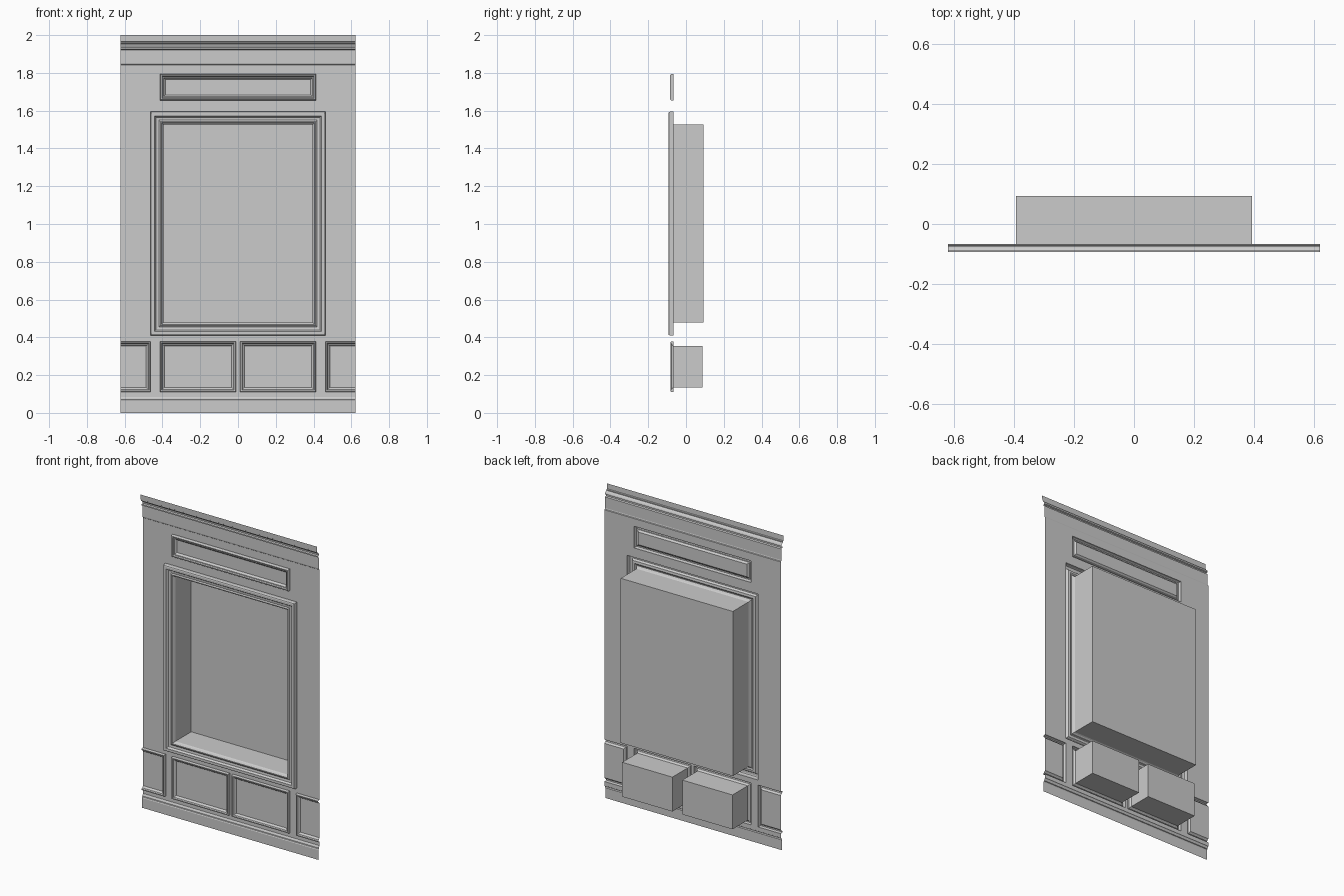
import bpy, bmesh

if "Cube" in bpy.data.objects:
    bpy.data.objects.remove(bpy.data.objects["Cube"])

W = -0.066      # wall plane
HX = 0.622      # half width
BACK = 0.093


def make(name, verts, faces):
    me = bpy.data.meshes.new(name)
    bm = bmesh.new()
    vs = [bm.verts.new(v) for v in verts]
    for f in faces:
        bm.faces.new([vs[i] for i in f])
    bmesh.ops.remove_doubles(bm, verts=bm.verts, dist=1e-5)
    bm.to_mesh(me)
    bm.free()
    ob = bpy.data.objects.new(name, me)
    bpy.context.collection.objects.link(ob)
    return ob


def panel(name, x0, x1, z0, z1, y=W):
    return make(name, [(x0, y, z0), (x1, y, z0), (x1, y, z1), (x0, y, z1)], [(0, 1, 2, 3)])


def strip(name, profile):
    # (y, z) profile, bottom to top, extruded across the full width
    verts = [(x, y, z) for y, z in profile for x in (-HX, HX)]
    return make(name, verts, [(2*i, 2*i+1, 2*i+3, 2*i+2) for i in range(len(profile) - 1)])


def frame(name, rect, profile, open_side=None):
    # mitred moulding, (inset, y) profile; open_side 1 = right, 3 = left is left uncut
    x0, x1, z0, z1 = rect
    verts, faces = [], []
    for d, y in profile:
        l, r = (0 if open_side == 3 else d), (0 if open_side == 1 else d)
        verts += [(x0+l, y, z0+d), (x1-r, y, z0+d), (x1-r, y, z1-d), (x0+l, y, z1-d)]
    for i in range(len(profile) - 1):
        for k in range(4):
            if k != open_side:
                a, b, n = 4*i + k, 4*i + (k+1) % 4, 4
                faces.append((a, b, b+n, a+n))
    return make(name, verts, faces)


def box(name, x0, x1, z0, z1, y1, open_front=False):
    v = [(x, y, z) for y in (W, y1) for x, z in ((x0, z0), (x1, z0), (x1, z1), (x0, z1))]
    if open_front:
        f = [(4, 5, 6, 7)] + [(k, (k+1) % 4, (k+1) % 4 + 4, k+4) for k in range(4)]
    else:
        f = [(0, 1, 2, 3), (7, 6, 5, 4)] + [(k+4, (k+1) % 4 + 4, (k+1) % 4, k) for k in range(4)]
    return make(name, v, f)


NICHE = (-0.463, 0.463, 0.41, 1.595)
PLAQUE = (-0.413, 0.413, 1.655, 1.793)
Z0, Z1 = 0.111, 0.378
DRAWERS = [(-0.413, -0.011, Z0, Z1), (0.011, 0.413, Z0, Z1)]
SIDES = [(-HX, -0.463, Z0, Z1), (0.463, HX, Z0, Z1)]
HOLES = [NICHE, PLAQUE] + DRAWERS + SIDES

# Wall sheet with openings for every framed area
xs = sorted({-HX, HX} | {h[i] for h in HOLES for i in (0, 1)})
zs = sorted({0.085, 1.842} | {h[i] for h in HOLES for i in (2, 3)})
verts, faces = [], []
for a, b in zip(xs, xs[1:]):
    for c, d in zip(zs, zs[1:]):
        cx, cz = (a+b)/2, (c+d)/2
        if any(h[0] < cx < h[1] and h[2] < cz < h[3] for h in HOLES):
            continue
        n = len(verts)
        verts += [(a, W, c), (b, W, c), (b, W, d), (a, W, d)]
        faces.append((n, n+1, n+2, n+3))
make("wall", verts, faces)

# Baseboard and crown
strip("baseboard", [(-.08, 0), (-.08, .062), (-.077, .068), (-.073, .07), (-.073, .076), (-.069, .083), (W, .085)])
strip("crown", [(W, 1.842), (-.07, 1.845), (-.072, 1.852), (-.072, 1.922), (-.081, 1.926), (-.081, 1.934),
                (-.073, 1.938), (-.074, 1.946), (-.079, 1.953), (-.087, 1.958), (-.087, 1.964),
                (-.092, 1.967), (-.093, 2.0)])

# Large frame and the display niche behind it
BIG = [(0, W), (0, -.084), (.003, -.091), (.008, -.0935), (.022, -.0935), (.026, -.086), (.03, -.081),
       (.045, -.079), (.052, -.084), (.057, -.084), (.06, -.076), (.064, -.073), (.068, W)]
frame("niche_frame", NICHE, BIG)
box("niche_box", -.395, .395, .478, 1.527, BACK, True)

# Upper plaque
SMALL = [(0, W), (0, -.079), (.004, -.085), (.01, -.085), (.014, -.078), (.019, -.077), (.024, -.071), (.029, W)]
frame("plaque_frame", PLAQUE, SMALL)
panel("plaque_panel", -.384, .384, 1.684, 1.764)

# Drawers and edge panels
THIN = [(0, W), (0, -.077), (.003, -.083), (.009, -.083), (.013, -.076), (.018, -.074), (.024, W)]
for (x0, x1, z0, z1), side in zip(DRAWERS, ("left", "right")):
    frame("drawer_frame_" + side, (x0, x1, z0, z1), THIN)
    box("drawer_box_" + side, x0+.024, x1-.024, z0+.024, z1-.024, .087)
for (x0, x1, z0, z1), side, o in zip(SIDES, ("left", "right"), (3, 1)):
    frame("edge_frame_" + side, (x0, x1, z0, z1), THIN, o)
    panel("edge_panel_" + side, x0 + (o == 1)*.024, x1 - (o == 3)*.024, z0+.024, z1-.024)
